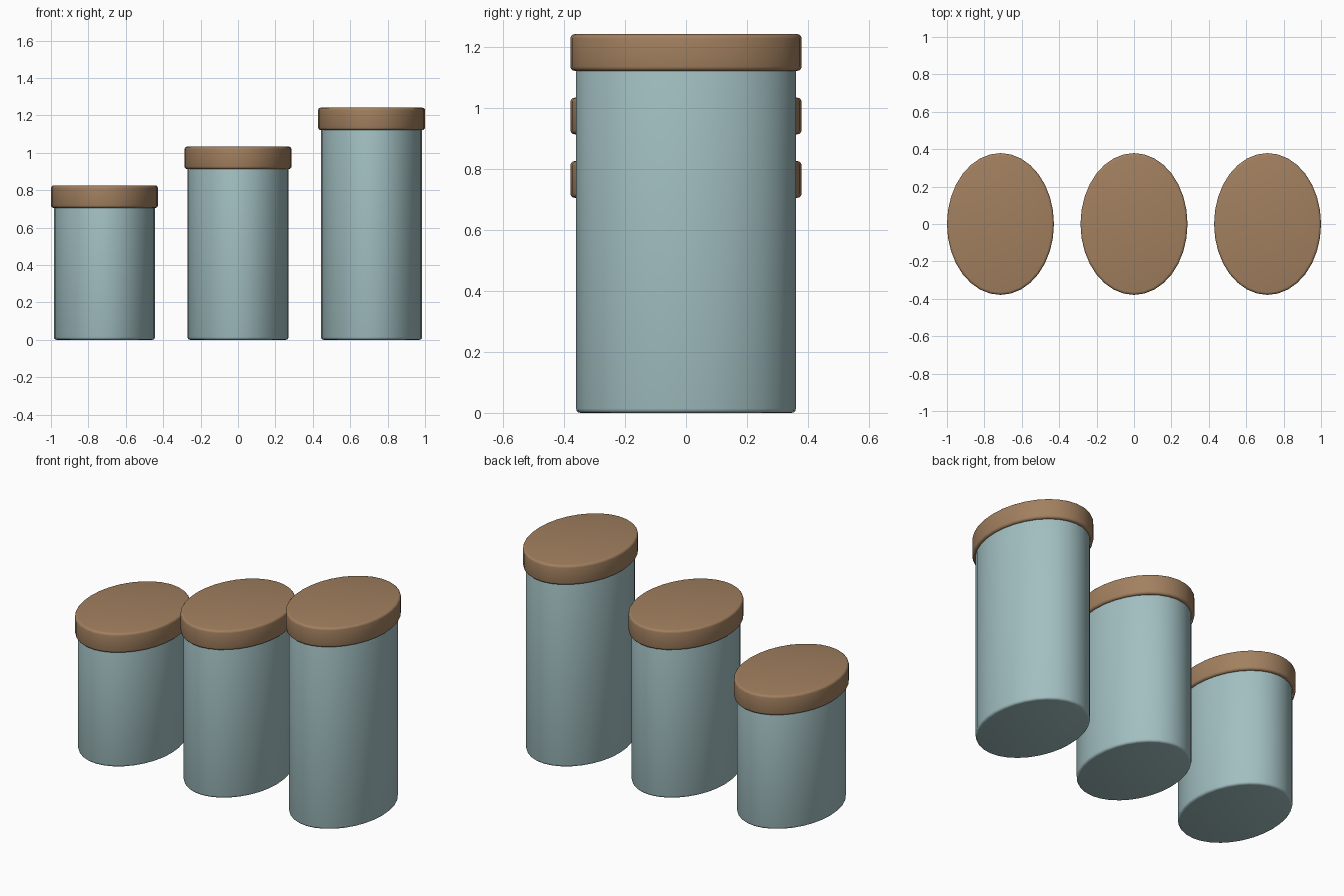
import bpy
import math

if "Cube" in bpy.data.objects:
    bpy.data.objects.remove(bpy.data.objects["Cube"])


def make_material(name, rgb):
    m = bpy.data.materials.new(name)
    m.diffuse_color = (*rgb, 1)
    m.use_nodes = True
    m.node_tree.nodes["Principled BSDF"].inputs["Base Color"].default_value = m.diffuse_color
    return m


BODY = make_material("pale_teal_ceramic", (0.36, 0.52, 0.535))
LID = make_material("brown_wood", (0.36, 0.215, 0.115))


def oval(name, x, z0, z1, rx, ry, mat, bevel=0.014):
    """Upright oval cylinder with softened rims."""
    bpy.ops.mesh.primitive_cylinder_add(vertices=32, radius=1, depth=1,
                                        location=(x, 0, (z0 + z1) / 2))
    ob = bpy.context.object
    ob.name = name
    ob.scale = (rx, ry, z1 - z0)
    bpy.ops.object.transform_apply(location=False, rotation=False, scale=True)
    ob.data.materials.append(mat)
    mod = ob.modifiers.new("soft_rim", 'BEVEL')
    mod.width = bevel
    mod.segments = 3
    mod.limit_method = 'ANGLE'
    mod.angle_limit = math.radians(40)
    bpy.ops.object.modifier_apply(modifier=mod.name)
    bpy.ops.object.shade_smooth_by_angle(angle=math.radians(40))


# Three canisters, rising in height from left to right
for size, x, h in (("small", -0.714, 0.705), ("medium", 0, 0.913), ("large", 0.714, 1.121)):
    oval(size + "_canister_body", x, 0, h + 0.02, 0.27, 0.36, BODY)
    oval(size + "_canister_lid", x, h, h + 0.12, 0.286, 0.379, LID)
